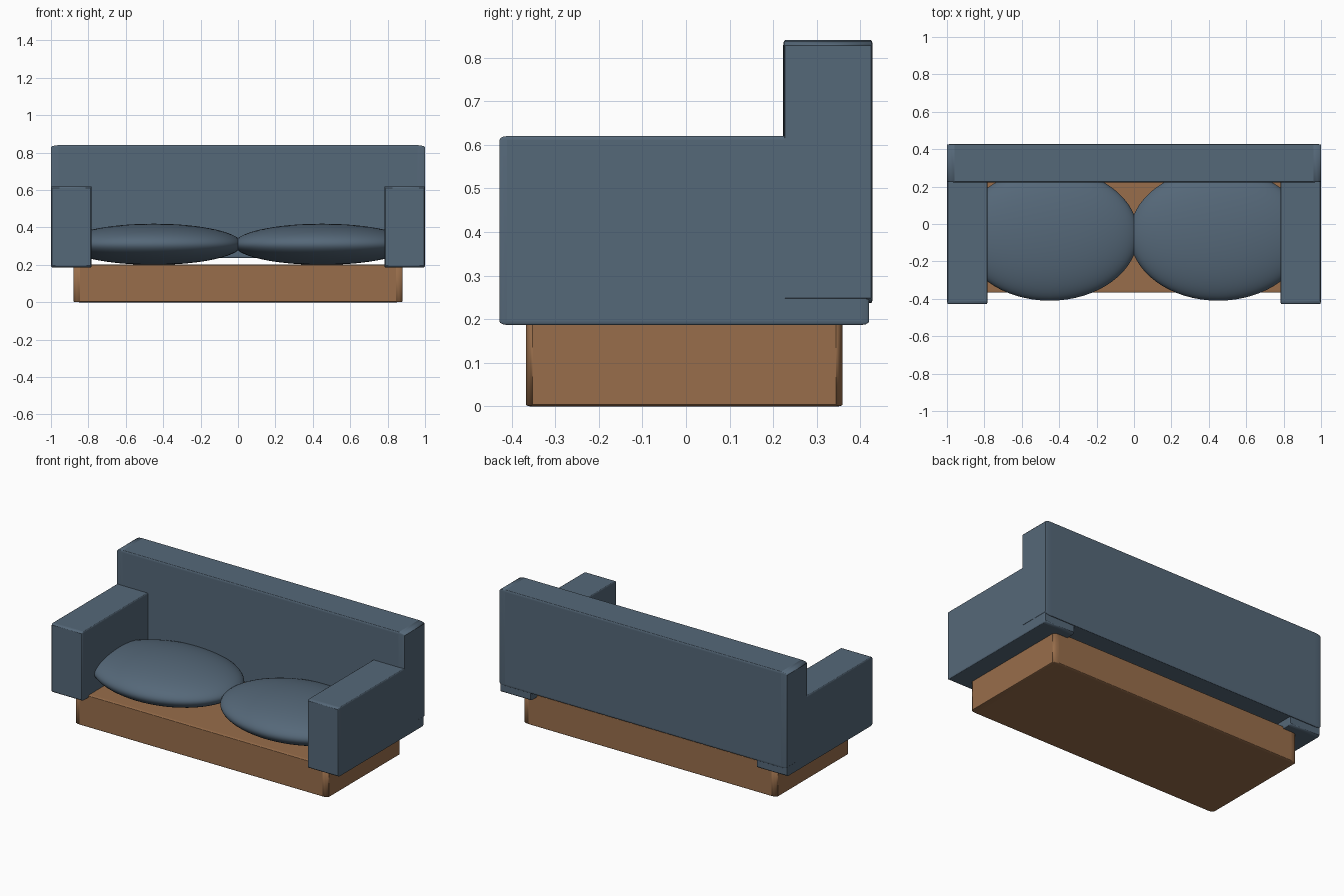
import bpy
import math

default = bpy.data.objects.get("Cube")
if default:
    bpy.data.objects.remove(default, do_unlink=True)


def make_material(name, rgb):
    mat = bpy.data.materials.new(name)
    mat.use_nodes = True
    color = (*rgb, 1.0)
    mat.diffuse_color = color
    mat.node_tree.nodes["Principled BSDF"].inputs["Base Color"].default_value = color
    return mat


fabric = make_material("slate blue fabric", (0.091, 0.138, 0.190))
wood = make_material("brown wood", (0.315, 0.155, 0.070))


def block(name, low, high, mat):
    """Box between two corners; its bevel stretches with the proportions."""
    center = [(a + b) / 2 for a, b in zip(low, high)]
    bpy.ops.mesh.primitive_cube_add(size=1, location=center)
    obj = bpy.context.object
    obj.name = name
    obj.scale = [b - a for a, b in zip(low, high)]
    obj.data.materials.append(mat)
    bevel = obj.modifiers.new("soft edges", "BEVEL")
    bevel.width = 0.02
    bevel.segments = 3
    bpy.ops.object.shade_smooth_by_angle(angle=math.radians(35))
    return obj


def cushion(name, x):
    """Flattened round seat cushion."""
    bpy.ops.mesh.primitive_uv_sphere_add(
        segments=64, ring_count=32, radius=1, location=(x, -0.057, 0.31))
    obj = bpy.context.object
    obj.name = name
    obj.scale = (0.473, 0.353, 0.11)
    obj.data.materials.append(fabric)
    bpy.ops.object.shade_smooth()
    return obj


# Plinth and backrest
block("base", (-0.88, -0.367, 0), (0.88, 0.359, 0.203), wood)
block("backrest", (-1, 0.223, 0.237), (1, 0.428, 0.84), fabric)

# Arms and seat cushions on both sides
for side, sign in (("left", 1), ("right", -1)):
    inner, outer = sorted((sign * 0.783, sign * 0.999))
    block(side + "_arm", (inner, -0.428, 0.187), (outer, 0.42, 0.62), fabric)
    cushion(side + "_cushion", sign * 0.45)
